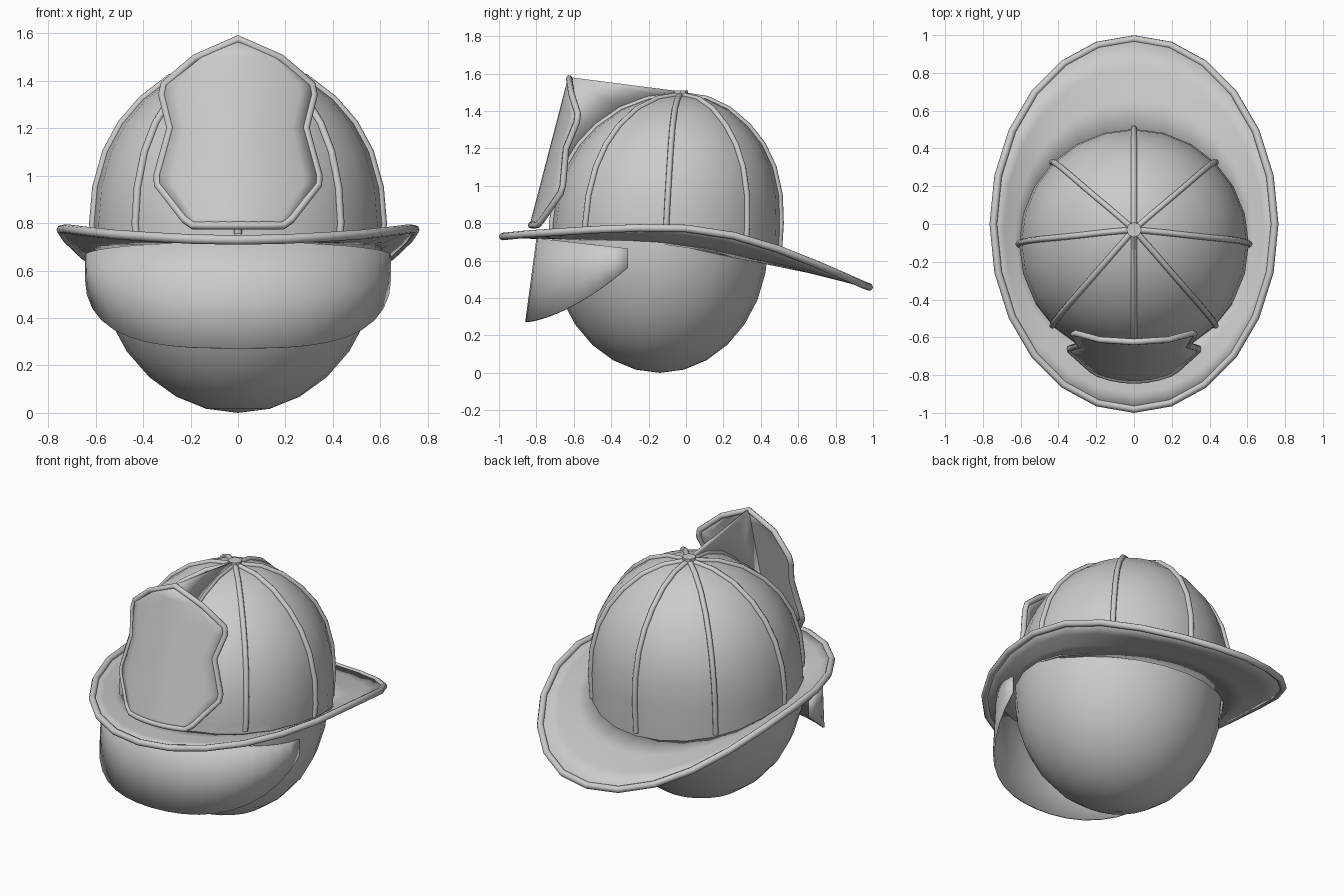
import bpy, bmesh, math
from math import sin, cos, pi

if "Cube" in bpy.data.objects:
    bpy.data.objects.remove(bpy.data.objects["Cube"])

SEG = 24
grey = bpy.data.materials.new("light grey")
grey.diffuse_color = (0.6, 0.6, 0.6, 1)
grey.use_nodes = True
grey.node_tree.nodes["Principled BSDF"].inputs["Base Color"].default_value = grey.diffuse_color


def finish(ob, angle=40):
    ob.data.materials.clear()
    ob.data.materials.append(grey)
    bpy.ops.object.select_all(action='DESELECT')
    ob.select_set(True)
    bpy.context.view_layer.objects.active = ob
    bpy.ops.object.shade_smooth_by_angle(angle=math.radians(angle))
    return ob


def loft(name, rows, closed=True, thick=0.0, offset=0.0):
    """Skin a list of equally long point rows."""
    bm = bmesh.new()
    grid = [[bm.verts.new(p) for p in row] for row in rows]
    n = len(rows[0])
    for a, b in zip(grid, grid[1:]):
        for i in range(n if closed else n - 1):
            j = (i + 1) % n
            bm.faces.new((a[i], a[j], b[j], b[i]))
    bmesh.ops.remove_doubles(bm, verts=bm.verts, dist=1e-4)
    bmesh.ops.recalc_face_normals(bm, faces=bm.faces)
    me = bpy.data.meshes.new(name)
    bm.to_mesh(me)
    bm.free()
    ob = bpy.data.objects.new(name, me)
    bpy.context.collection.objects.link(ob)
    finish(ob)
    if thick:
        mod = ob.modifiers.new("thickness", 'SOLIDIFY')
        mod.thickness = thick
        mod.offset = offset
    return ob


def tube(name, pts, radius, closed=False):
    cu = bpy.data.curves.new(name, 'CURVE')
    cu.dimensions = '3D'
    cu.bevel_depth = radius
    cu.bevel_resolution = 2
    cu.use_fill_caps = True
    sp = cu.splines.new('POLY')
    sp.points.add(len(pts) - 1)
    for p, co in zip(sp.points, pts):
        p.co = (*co, 1)
    sp.use_cyclic_u = closed
    ob = bpy.data.objects.new(name, cu)
    bpy.context.collection.objects.link(ob)
    bpy.ops.object.select_all(action='DESELECT')
    ob.select_set(True)
    bpy.context.view_layer.objects.active = ob
    bpy.ops.object.convert(target='MESH')
    return finish(bpy.context.object, 60)


def interp(table, v):
    for (a, fa), (b, fb) in zip(table, table[1:]):
        if v <= b:
            t = max(0, (v - a) / (b - a))
            return fa + (fb - fa) * t
    return table[-1][1]


BASE = [(-1, .72), (-.72, .725), (-.2, .70), (0, .677), (.5, .575), (1, .45)]
RIM = [(-1, .727), (-.85, .742), (-.5, .765), (-.2, .777), (0, .772), (.25, .735),
       (.5, .66), (.75, .56), (.95, .47), (1, .452)]
angles = [2 * pi * i / SEG for i in range(SEG)]

# Head filling the underside
bpy.ops.mesh.primitive_uv_sphere_add(segments=SEG, ring_count=14, radius=1, location=(0, -.14, .69))
head = bpy.context.object
head.name = "head"
head.scale = (.60, .58, .69)
finish(head)

# Helmet shell: rings of (height, radius, centre y)
RINGS = [(.8, .608, -.105), (.95, .595, -.097), (1.1, .553, -.088), (1.22, .488, -.08),
         (1.32, .402, -.072), (1.41, .285, -.06), (1.465, .155, -.045), (1.487, 0, -.03)]


def ring_point(ring, a, out=0.0):
    z, r, cy = ring
    return ((r + out) * sin(a), cy - (r + out) * cos(a), z)


foot = []
for a in angles:
    x, y, _ = ring_point((0, .605, -.11), a)
    foot.append((x, y, interp(BASE, y) - .005))
loft("shell", [foot] + [[ring_point(r, a) for a in angles] for r in RINGS])

# Raised ribs and crown button
for k in range(8):
    a = 2 * pi * k / 8
    x, y, _ = ring_point((0, .605, -.11), a)
    start = (x, y, interp(BASE, y) + .03)
    tube("rib", [start] + [ring_point(r, a, .004 if r[1] else 0) for r in RINGS], .016)
bpy.ops.mesh.primitive_cylinder_add(vertices=8, radius=.04, depth=.05, location=(0, -.03, 1.485))
bpy.context.object.name = "crown_button"
finish(bpy.context.object)

# Brim curling up at the sides, with a rolled edge
rows = []
for s in (0, .35, .7, 1):
    row = []
    for a in angles:
        xi, yi = .575 * sin(a), -.11 - .59 * cos(a)
        xo, yo = .745 * sin(a), -.98 * cos(a)
        zi, zo = interp(BASE, yi), interp(RIM, yo)
        row.append((xi + (xo - xi) * s, yi + (yo - yi) * s, zi + (zo - zi) * s ** 1.15))
    rows.append(row)
loft("brim", rows, thick=.018)
tube("brim_edge", rows[-1], .02, closed=True)

# Curved face visor
N = 20
visor = []
for t in (0, .5, 1):
    row = []
    for i in range(N + 1):
        a = -pi / 2 + pi * i / N
        c = max(0, cos(a))
        top = .72 - .055 * (1 - c)
        low = .272 + .29 * (1 - c) ** 1.5
        z = top + (low - top) * t
        row.append((.64 * sin(a), -.31 - (.485 + .06 * (.72 - z) / .45) * c, z))
    visor.append(row)
loft("visor", visor, closed=False, thick=.01)

# Front badge: half widths by height, bent back at the sides
WIDTHS = [(.79, .19), (.815, .225), (.96, .338), (1.0, .34), (1.2, .285), (1.34, .32),
          (1.385, .31), (1.495, .18), (1.575, 0)]


def badge_point(x, z):
    return (x, -.83 + .26 * (z - .785) + x * x, z)


loft("badge", [[badge_point(w * (i / 5 - 1), z) for i in range(11)] for z, w in WIDTHS],
     closed=False, thick=.014)
bottom = [badge_point(.19 * (i / 3 - 1), .79) for i in range(1, 6)]
right = [badge_point(w, z) for z, w in WIDTHS]
left = [badge_point(-w, z) for z, w in reversed(WIDTHS[:-1])]
tube("badge_edge", bottom + right + left, .017, closed=True)

# Thin bracket joining badge and crown
side = [(-.615, 1.58), (-.03, 1.505), (-.06, 1.47), (-.33, 1.40), (-.55, 1.22), (-.63, 1.08),
        (-.745, 1.10)]
bm = bmesh.new()
bm.faces.new([bm.verts.new((0, y, z)) for y, z in side])
me = bpy.data.meshes.new("bracket")
bm.to_mesh(me)
bm.free()
bracket = bpy.data.objects.new("bracket", me)
bpy.context.collection.objects.link(bracket)
finish(bracket)
mod = bracket.modifiers.new("thickness", 'SOLIDIFY')
mod.thickness = .01
mod.offset = 0
